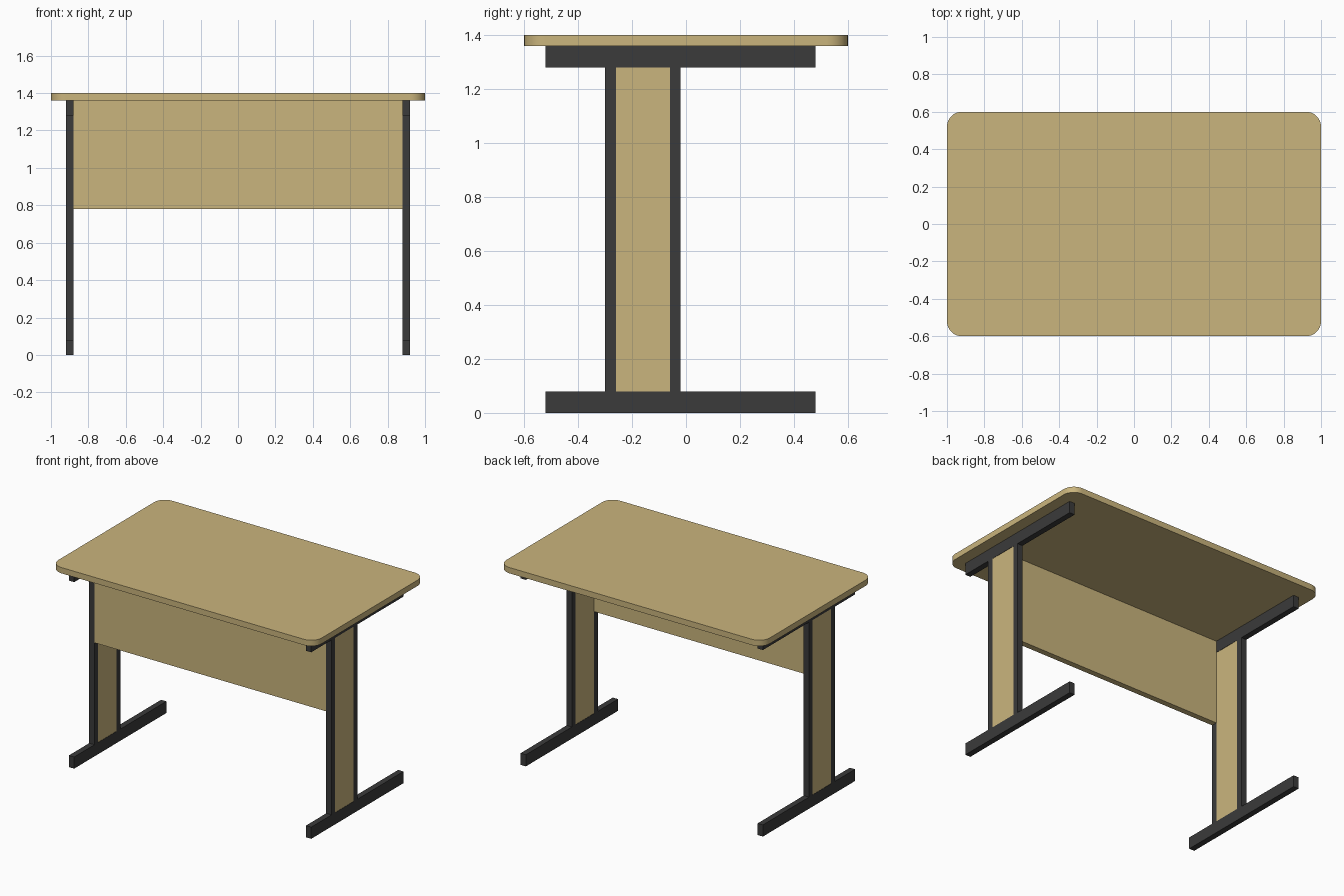
import bpy
import bmesh

cube = bpy.data.objects.get("Cube")
if cube:
    bpy.data.objects.remove(cube, do_unlink=True)


def make_material(name, rgb):
    mat = bpy.data.materials.new(name)
    mat.use_nodes = True
    color = (*rgb, 1.0)
    mat.diffuse_color = color
    mat.node_tree.nodes["Principled BSDF"].inputs["Base Color"].default_value = color
    return mat


wood = make_material("light wood", (0.59, 0.46, 0.205))
metal = make_material("dark metal", (0.043, 0.043, 0.043))


def box(name, x, y, z, mat, corner=0.0):
    """Box from (min, max) ranges, with optional rounded vertical corners."""
    bm = bmesh.new()
    bmesh.ops.create_cube(bm, size=1)
    for v in bm.verts:
        v.co = [r[0] if c < 0 else r[1] for c, r in zip(v.co, (x, y, z))]
    if corner:
        upright = [e for e in bm.edges
                   if abs(e.verts[0].co.z - e.verts[1].co.z) > 0.001]
        bmesh.ops.bevel(bm, geom=upright, offset=corner, segments=8,
                        profile=0.5, affect='EDGES')
    mesh = bpy.data.meshes.new(name)
    bm.to_mesh(mesh)
    bm.free()
    mesh.materials.append(mat)
    obj = bpy.data.objects.new(name, mesh)
    bpy.context.collection.objects.link(obj)
    return obj


# Rounded table top
top = box("table_top", (-1, 1), (-0.6, 0.6), (1.36, 1.4), wood, corner=0.08)
bpy.context.view_layer.objects.active = top
top.select_set(True)
bpy.ops.object.shade_smooth_by_angle()

# Front modesty panel between the legs
box("modesty_panel", (-0.88, 0.88), (-0.3, -0.26), (0.78, 1.36), wood)

# Leg frames: foot, top rail, two posts and an infill panel on each side
for side, sign in (("left", 1), ("right", -1)):
    span = sorted((sign * 0.88, sign * 0.92))
    infill = sorted((sign * 0.882, sign * 0.918))
    box(side + "_foot", span, (-0.52, 0.48), (0, 0.08), metal)
    box(side + "_top_rail", span, (-0.52, 0.48), (1.28, 1.36), metal)
    box(side + "_front_post", span, (-0.3, -0.26), (0.08, 1.28), metal)
    box(side + "_rear_post", span, (-0.06, -0.02), (0.08, 1.28), metal)
    box(side + "_leg_panel", infill, (-0.26, -0.06), (0.08, 1.28), wood)
